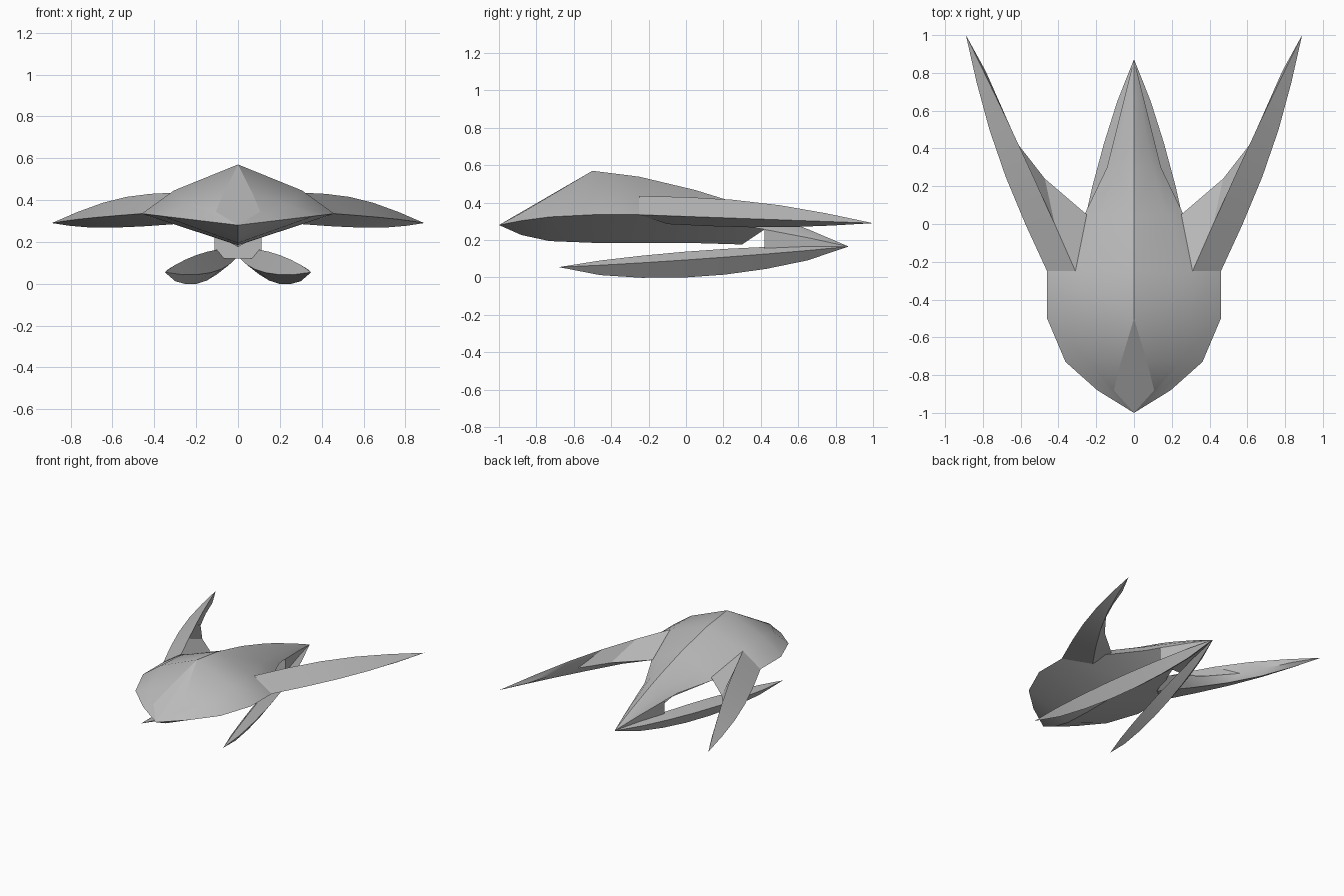
import bpy
import bmesh
from math import pi, sin, radians
from mathutils import Vector

default_cube = bpy.data.objects.get("Cube")
if default_cube:
    bpy.data.objects.remove(default_cube, do_unlink=True)

hull_grey = bpy.data.materials.new("hull_grey")
hull_grey.use_nodes = True
grey = (0.5, 0.5, 0.5, 1)
hull_grey.diffuse_color = grey
hull_grey.node_tree.nodes["Principled BSDF"].inputs["Base Color"].default_value = grey

NOSE, PEAK, SHOULDER, TAIL = -1, -0.5, -0.25, 0.87
TAIL_HEIGHT = 0.165


def loft(name, rings, closed):
    """Skin equal-length rings on the left side, mirror them and smooth-shade.

    Closed rings give a separate solid on each side; open rings are
    half sections that are welded along the centre plane.
    """
    bm = bmesh.new()
    rows = [[bm.verts.new(point) for point in ring] for ring in rings]
    count = len(rows[0])
    for row, following in zip(rows, rows[1:]):
        for i in range(count if closed else count - 1):
            j = (i + 1) % count
            bm.faces.new((row[i], row[j], following[j], following[i]))
    if closed:
        bm.faces.new(rows[0])
    weld = 0.0005
    bmesh.ops.remove_doubles(bm, verts=bm.verts, dist=weld)
    bmesh.ops.mirror(bm, geom=bm.verts[:] + bm.edges[:] + bm.faces[:],
                     axis='X', merge_dist=-1 if closed else weld)
    bmesh.ops.recalc_face_normals(bm, faces=bm.faces)
    mesh = bpy.data.meshes.new(name)
    bm.to_mesh(mesh)
    bm.free()
    mesh.materials.append(hull_grey)
    part = bpy.data.objects.new(name, mesh)
    bpy.context.collection.objects.link(part)
    bpy.ops.object.select_all(action='DESELECT')
    part.select_set(True)
    bpy.context.view_layer.objects.active = part
    bpy.ops.object.shade_smooth_by_angle(angle=radians(30))
    return part


def nose_progress(y):
    """Runs from zero at the nose tip to one at the highest point."""
    return min((y - NOSE) / (PEAK - NOSE), 1)


def tail_progress(y, start):
    """Runs from zero at the start to one at the tail tip."""
    return max((y - start) / (TAIL - start), 0)


def ridge_height(y):
    if y <= PEAK:
        return 0.28 + 0.29 * nose_progress(y)
    return 0.57 - (0.57 - TAIL_HEIGHT) * tail_progress(y, PEAK) ** 1.5


def edge_width(y):
    if y <= SHOULDER:
        return 0.46 * (1 - (1 - nose_progress(y)) ** 2)
    taper = 1 - tail_progress(y, SHOULDER)
    return max(0.46 * taper ** 1.8, (TAIL - y) / 4)


def edge_height(y):
    if y <= SHOULDER:
        return 0.28 + 0.055 * (1 - (1 - nose_progress(y)) ** 2)
    return 0.335 - (0.335 - TAIL_HEIGHT) * tail_progress(y, SHOULDER) ** 1.5


def keel_height(y):
    if y > 0.4:
        return edge_height(y)
    return 0.28 - 0.095 * (1 - (1 - nose_progress(y)) ** 3) - 0.03 * max(y, 0)


def hull_section(y):
    """Half section: ridge, canopy border, shoulder, side edge and keel."""
    width, ridge, edge = edge_width(y), ridge_height(y), edge_height(y)
    canopy = min(0.3 * max(PEAK - y, 0), 0.55 * width)
    shoulder = edge + 0.47 * (ridge - edge)
    return [(0, y, ridge), (canopy, y, ridge - canopy / 20),
            (width * 2 / 3, y, shoulder), (width, y, edge),
            (0, y, keel_height(y))]


# Hull with a pointed nose and a long tapering tail
hull_stations = (NOSE, -0.88, -0.73, PEAK, SHOULDER, 0.05, 0.3, 0.42, 0.66, TAIL)
hull = loft("hull", [hull_section(y) for y in hull_stations], closed=False)

# Flat front canopy facets
for face in hull.data.polygons:
    x, y, z = face.center
    if y < PEAK and z > 0.28 and abs(x) < 0.07:
        face.use_smooth = False


# Swept wings: four bowed rails that meet at the tip
wing_tip = Vector((0.89, 1, 0.29))


def wing_rail(root, bow, fade=0):
    """Builds a rail from root to tip; fade moves the bow towards the root."""
    rail = []
    for step in range(6):
        t = step / 5
        amount = sin(pi * t) * (1 - fade * t)
        rail.append(Vector(root).lerp(wing_tip, t) + Vector(bow) * amount)
    return rail


outer = wing_rail((0.46, SHOULDER, 0.335), (0.05, 0, 0))
top = wing_rail((0.31, SHOULDER, 0.435), (-0.01, 0, 0.04))
inner = wing_rail((0.25, 0.05, 0.33), (0.2, 0, 0), fade=1)
under = wing_rail((0.3, -0.1, 0.285), (0.06, 0, -0.02))
loft("wings", list(zip(outer, top, inner, under)), closed=True)

# Lower fins: a keeled section swept from the front tip to the tail
fin_tip = Vector((0.35, -0.68, 0.055))
fin_end = Vector((0, TAIL, TAIL_HEIGHT))
fin_profile = [(0.07, -0.01), (0, 0.035), (-0.07, -0.05), (0, -0.105)]


def fin_section(t):
    centre = fin_tip.lerp(fin_end, t)
    swell = max(sin(pi * t), 0) ** 0.7
    return [(max(centre.x + across * swell, 0.001), centre.y, centre.z + up * swell)
            for across, up in fin_profile]


fin_steps = 7
loft("lower_fins", [fin_section(i / fin_steps) for i in range(fin_steps + 1)],
     closed=True)


# Tail strut joining the hull to the fins
def strut_section(y, width):
    head = edge_height(y)
    foot = TAIL_HEIGHT - (TAIL - y) / 10
    return [(0, y, head), (width, y, head), (width, y, foot), (0, y, foot)]


strut_rings = [strut_section(0.42, 0)]
strut_rings += [strut_section(y, edge_width(y)) for y in (0.42, 0.66, TAIL)]
loft("tail_strut", strut_rings, closed=False)
